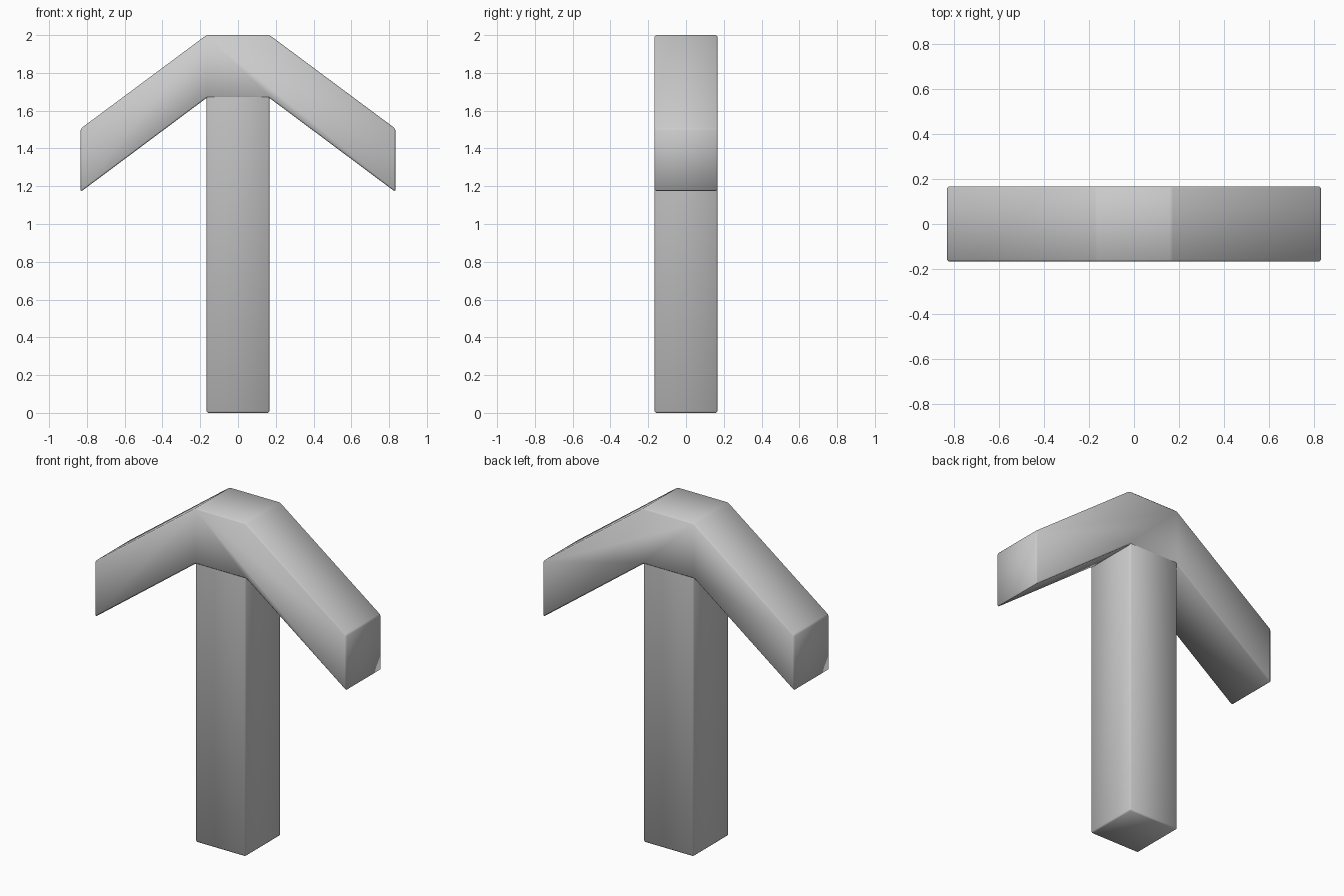
import bpy, bmesh

if "Cube" in bpy.data.objects:
    bpy.data.objects.remove(bpy.data.objects["Cube"])

HALF = 0.167     # half thickness of every beam
BEVEL = 0.008


def beam(name, profile, open_top=None):
    """Extrude an x/z profile through the depth, then soften its edges."""
    bm = bmesh.new()
    face = bm.faces.new([bm.verts.new((x, -HALF, z)) for x, z in profile])
    ext = bmesh.ops.extrude_face_region(bm, geom=[face], use_keep_orig=True)
    moved = [g for g in ext["geom"] if isinstance(g, bmesh.types.BMVert)]
    bmesh.ops.translate(bm, verts=moved, vec=(0, 2 * HALF, 0))
    bmesh.ops.recalc_face_normals(bm, faces=bm.faces)
    if open_top is not None:
        top = [f for f in bm.faces if all(v.co.z > open_top - 1e-4 for v in f.verts)]
        bmesh.ops.delete(bm, geom=top, context='FACES_ONLY')
    edges = [e for e in bm.edges if not e.is_boundary]
    bmesh.ops.bevel(bm, geom=edges, offset=BEVEL, segments=1,
                    profile=0.5, affect='EDGES', clamp_overlap=True)
    for f in bm.faces:
        f.smooth = True
    mesh = bpy.data.meshes.new(name)
    bm.to_mesh(mesh)
    bm.free()
    obj = bpy.data.objects.new(name, mesh)
    bpy.context.collection.objects.link(obj)
    return obj


# Upright post, its open top tucked against the underside of the arms
beam("post", [(-HALF, 0), (HALF, 0), (HALF, 1.672), (-HALF, 1.672)], open_top=1.672)

# Drooping arms with a flat crown
upper = [(HALF, 2.0), (0.833, 1.505)]
lower = [(0.833, 1.17), (HALF, 1.667)]
right = upper + lower
left = [(-x, z) for x, z in reversed(right)]
beam("arms", right + left)
